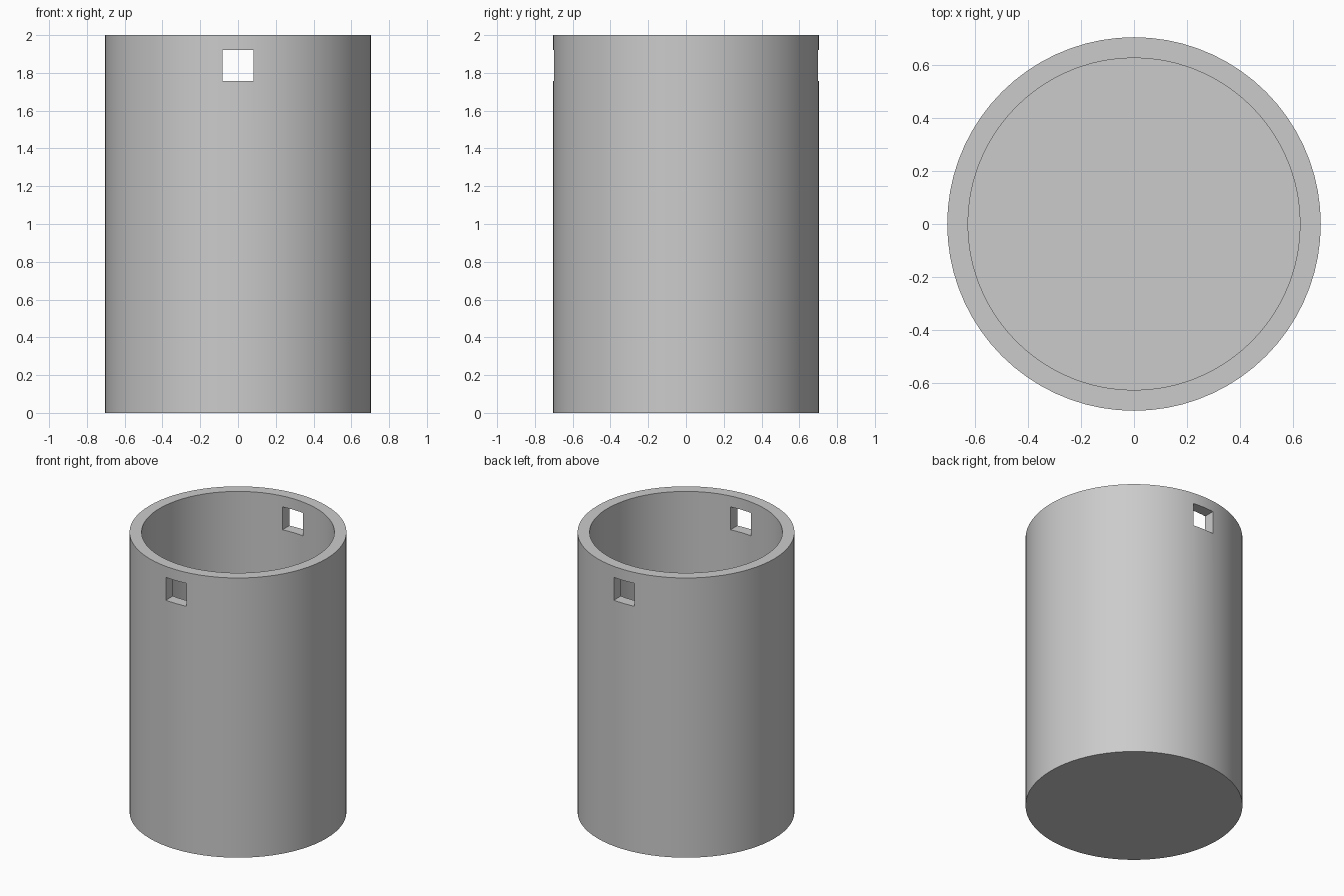
import bpy
import bmesh
import math
from mathutils import Matrix

cube = bpy.data.objects.get("Cube")
if cube:
    bpy.data.objects.remove(cube, do_unlink=True)

HEIGHT, OUTER, INNER, FLOOR = 2.0, 0.703, 0.625, 0.08
SIDES = 72
HOLE_SIZE, HOLE_Z = 0.164, 1.84

grey = bpy.data.materials.new("plain grey")
grey.use_nodes = True
colour = (0.6, 0.6, 0.6, 1)
grey.diffuse_color = colour
grey.node_tree.nodes["Principled BSDF"].inputs["Base Color"].default_value = colour


def make_object(name, bm):
    bmesh.ops.recalc_face_normals(bm, faces=bm.faces)
    mesh = bpy.data.meshes.new(name)
    bm.to_mesh(mesh)
    bm.free()
    mesh.materials.append(grey)
    obj = bpy.data.objects.new(name, mesh)
    bpy.context.collection.objects.link(obj)
    return obj


# Open cup: stacked rings, outside up, over the rim, then down inside
bm = bmesh.new()
rings = []
for radius, z in [(OUTER, 0), (OUTER, HEIGHT), (INNER, HEIGHT), (INNER, FLOOR)]:
    ring = bmesh.ops.create_circle(bm, segments=SIDES, radius=radius,
                                   matrix=Matrix.Translation((0, 0, z)))
    rings.append(ring["verts"])
for low, high in zip(rings, rings[1:]):
    for i in range(SIDES):
        j = (i + 1) % SIDES
        bm.faces.new((low[i], low[j], high[j], high[i]))
bm.faces.new(rings[0])
bm.faces.new(rings[-1])
cup = make_object("cup_body", bm)

# Square hole through the front and back walls
bm = bmesh.new()
bmesh.ops.create_cube(bm, size=1, matrix=Matrix.Translation((0, 0, HOLE_Z))
                      @ Matrix.Diagonal((HOLE_SIZE, 2, HOLE_SIZE, 1)))
cutter = make_object("hole_cutter", bm)
cutter.hide_render = True

cut = cup.modifiers.new("square holes", "BOOLEAN")
cut.operation = "DIFFERENCE"
cut.solver = "EXACT"
cut.object = cutter

bpy.ops.object.select_all(action="DESELECT")
cup.select_set(True)
bpy.context.view_layer.objects.active = cup
bpy.ops.object.modifier_apply(modifier=cut.name)
bpy.data.objects.remove(cutter, do_unlink=True)
bpy.ops.object.shade_smooth_by_angle(angle=math.radians(30))
